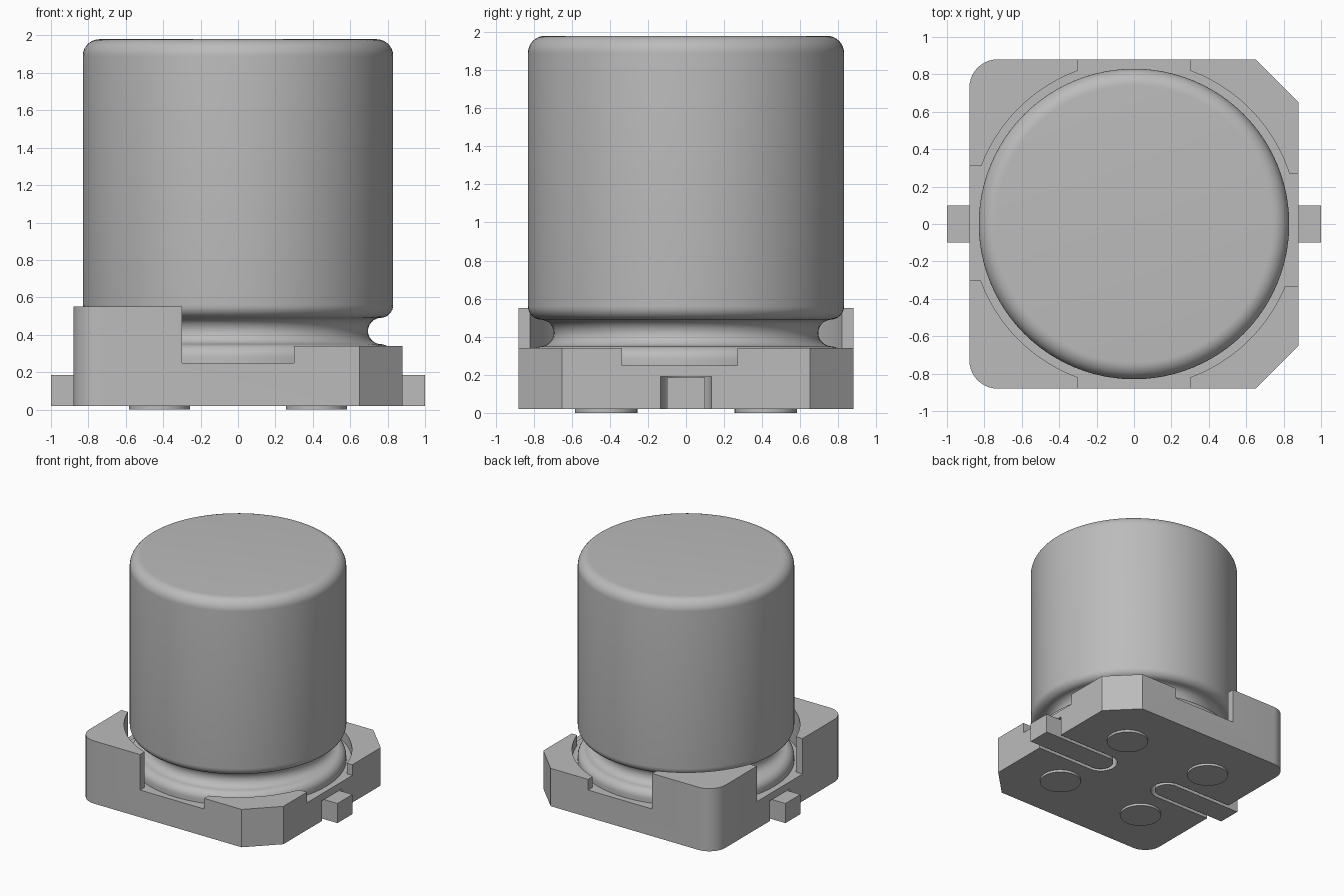
import bpy, bmesh, math

cube = bpy.data.objects.get("Cube")
if cube:
    bpy.data.objects.remove(cube, do_unlink=True)

GREY = (0.5, 0.5, 0.5, 1.0)
grey = bpy.data.materials.new("plain grey")
grey.use_nodes = True
grey.diffuse_color = GREY
grey.node_tree.nodes["Principled BSDF"].inputs["Base Color"].default_value = GREY


def finish(name, bm):
    """Turn a bmesh into a named, coloured object."""
    bmesh.ops.recalc_face_normals(bm, faces=bm.faces)
    mesh = bpy.data.meshes.new(name)
    bm.to_mesh(mesh)
    bm.free()
    mesh.materials.append(grey)
    obj = bpy.data.objects.new(name, mesh)
    bpy.context.collection.objects.link(obj)
    return obj


def smooth(obj):
    bpy.ops.object.select_all(action='DESELECT')
    obj.select_set(True)
    bpy.context.view_layer.objects.active = obj
    bpy.ops.object.shade_smooth_by_angle(angle=math.radians(30))


def arc(cx, cy, r, a0, a1, n):
    """Points along an arc, angles in degrees."""
    angles = [math.radians(a0 + (a1 - a0) * i / n) for i in range(n + 1)]
    return [(cx + r * math.cos(a), cy + r * math.sin(a)) for a in angles]


def prism(name, outline, z0, z1):
    """Extrude an xy outline from z0 to z1."""
    bm = bmesh.new()
    face = bm.faces.new([bm.verts.new((x, y, z0)) for x, y in outline])
    new = bmesh.ops.extrude_face_region(bm, geom=[face])["geom"]
    verts = [v for v in new if isinstance(v, bmesh.types.BMVert)]
    bmesh.ops.translate(bm, verts=verts, vec=(0, 0, z1 - z0))
    return finish(name, bm)


def rect(x0, x1, y0, y1):
    return [(x0, y0), (x1, y0), (x1, y1), (x0, y1)]


def cut(obj, cutter):
    """Subtract the cutter, then discard it."""
    cutter.hide_render = True
    mod = obj.modifiers.new("cut", 'BOOLEAN')
    mod.operation = 'DIFFERENCE'
    mod.solver = 'EXACT'
    mod.object = cutter
    bpy.context.view_layer.objects.active = obj
    bpy.ops.object.modifier_apply(modifier=mod.name)
    bpy.data.objects.remove(cutter, do_unlink=True)


# Base: two chamfered corners on +x, two rounded corners on -x
H, CH, R = 0.88, 0.65, 0.15
outline = [(CH, -H), (H, -CH), (H, CH), (CH, H)]
outline += arc(-H + R, H - R, R, 90, 180, 10)
outline += arc(-H + R, -H + R, R, 180, 270, 10)
base = prism("base", outline, 0.02, 0.55)

# Lower the +x half, sink the round seat and open a gap in each side
FLOOR = 0.25
cut(base, prism("step_cutter", rect(0, 1.2, -1.2, 1.2), 0.34, 1))
cut(base, prism("seat_cutter", arc(0, 0, 0.873, 0, 357.5, 143), FLOOR, 1))
cut(base, prism("front_back_gap_cutter", rect(-0.3, 0.3, -1.2, 1.2), FLOOR, 1))
cut(base, prism("left_gap_cutter", rect(0, 1.2, -0.335, 0.27), FLOOR, 1))
cut(base, prism("right_gap_cutter", rect(-1.2, 0, -0.3, 0.31), FLOOR, 1))


def tongue(r, length, side):
    """Strip outline with a round inner end, pointing to +x or -x."""
    pts = [(length, r)] + arc(0.35, 0, r, 90, 270, 16) + [(length, -r)]
    return [(side * x, y) for x, y in pts]


# Leads lying in round-ended slots under the base
for side, label in ((1, "left"), (-1, "right")):
    cut(base, prism("slot_cutter", tongue(0.133, 1.2, side), -0.1, 0.19))
    smooth(prism(label + "_lead", tongue(0.1, 1.0, side), 0.02, 0.186))
smooth(base)

# Round feet
for sx, xl in ((1, "left"), (-1, "right")):
    for sy, yl in ((1, "back"), (-1, "front")):
        foot = arc(sx * 0.42, sy * 0.42, 0.164, 0, 352.5, 47)
        smooth(prism(f"{yl}_{xl}_foot", foot, 0.0, 0.022))

# Can: lathed profile with bottom bead, round groove and filleted rims
profile = [(0, 0.24), (0.83, 0.24)]
profile += arc(0.76, 0.28, 0.07, 0, 90, 8)
profile += arc(0.765, 0.42, 0.07, 270, 90, 14)
profile += arc(0.76, 0.56, 0.07, -90, 0, 8)
profile += arc(0.74, 1.89, 0.09, 0, 90, 10)
profile += [(0, 1.98)]
bm = bmesh.new()
verts = [bm.verts.new((r, 0, z)) for r, z in profile]
edges = [bm.edges.new(pair) for pair in zip(verts, verts[1:])]
bmesh.ops.spin(bm, geom=verts + edges, cent=(0, 0, 0), axis=(0, 0, 1),
               angle=math.tau, steps=96, use_merge=True)
bmesh.ops.remove_doubles(bm, verts=bm.verts, dist=0.0005)
smooth(finish("can", bm))
